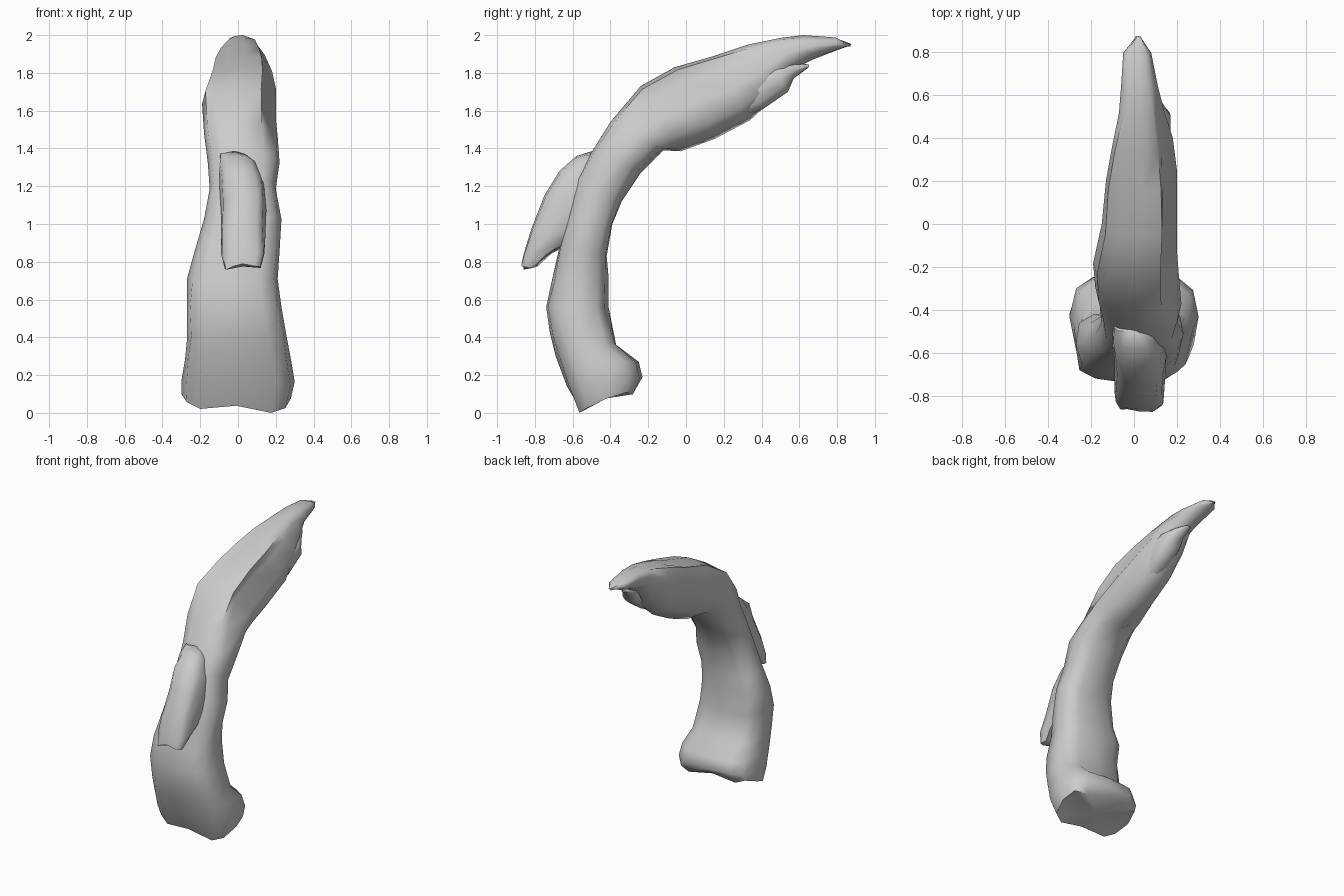
import bpy
import bmesh
import math
import random
from mathutils import Vector

random.seed(4)
SIDES = 12

if "Cube" in bpy.data.objects:
    bpy.data.objects.remove(bpy.data.objects["Cube"], do_unlink=True)

# One plain stone-grey material
grey = bpy.data.materials.new("stone grey")
grey.use_nodes = True
colour = (0.6, 0.6, 0.6, 1)
grey.diffuse_color = colour
grey.node_tree.nodes["Principled BSDF"].inputs["Base Color"].default_value = colour


def section(outer_y, outer_z, inner_y, inner_z, x_min, x_max, power, jitter, crest):
    """Rounded-box ring; crest lifts the low-x side and hollows the other shoulder."""
    outer = Vector((0, outer_y, outer_z))
    inner = Vector((0, inner_y, inner_z))
    middle = (outer + inner) / 2
    depth = (outer - inner) / 2
    centre_x = (x_min + x_max) / 2
    half_width = (x_max - x_min) / 2
    ring = []
    for i in range(SIDES):
        angle = math.tau * i / SIDES
        c, s = math.cos(angle), math.sin(angle)
        along = math.copysign(abs(c) ** (2 / power), c)
        across = math.copysign(abs(s) ** (2 / power), s)
        if i == 2:
            across *= 1 - 0.35 * crest
        along = min(along + 0.45 * crest * max(0, -across), max(along, 0.9))
        point = middle + depth * along
        point.x = centre_x + half_width * across
        # Slight unevenness away from the outline extremes
        if min(abs(c), abs(s)) > 0.1:
            point += Vector([random.uniform(-jitter, jitter) for _ in range(3)])
        ring.append(point)
    return ring


def loft(name, rows, power_start, power_end, jitter=0.008, ragged=0, crest_rows=()):
    """Skin a closed solid through the rings, with a fan at either end."""
    bm = bmesh.new()
    rings = []
    for k, row in enumerate(rows):
        blend = k / (len(rows) - 1)
        power = power_start + (power_end - power_start) * blend
        # The crest fades in and out over its first and last rows
        crest = 0
        if k in crest_rows:
            crest = min(1, (k - crest_rows[0] + 1) / 2, (crest_rows[-1] - k + 1) / 3)
        points = section(*row, power, jitter, crest)
        if k == 0:
            for p in points:
                p.z = max(0, p.z + ragged * math.sin(p.x * 19 + 1))
        rings.append([bm.verts.new(p) for p in points])
    for lower, upper in zip(rings, rings[1:]):
        for i in range(SIDES):
            j = (i + 1) % SIDES
            bm.faces.new((lower[i], lower[j], upper[j], upper[i]))
    for ring in (rings[0], rings[-1]):
        hub = bm.verts.new(sum((v.co for v in ring), Vector()) / SIDES)
        for i in range(SIDES):
            bm.faces.new((ring[i], ring[(i + 1) % SIDES], hub))
    bmesh.ops.recalc_face_normals(bm, faces=bm.faces)
    mesh = bpy.data.meshes.new(name)
    bm.to_mesh(mesh)
    bm.free()
    mesh.materials.append(grey)
    obj = bpy.data.objects.new(name, mesh)
    bpy.context.collection.objects.link(obj)
    bpy.ops.object.select_all(action="DESELECT")
    obj.select_set(True)
    bpy.context.view_layer.objects.active = obj
    bpy.ops.object.shade_smooth_by_angle(angle=math.radians(60))
    return obj


# Arching body: flared foot, upright stem, then the overhanging point
# Each row: outer y, z, inner y, z, then the two side limits
loft("arched_body", [
    (-.57, .02, -.27, .13, -.3, .28),
    (-.63, .14, -.23, .19, -.3, .3),
    (-.69, .3, -.25, .27, -.28, .28),
    (-.72, .42, -.37, .36, -.27, .26),
    (-.74, .56, -.41, .56, -.27, .23),
    (-.71, .7, -.41, .72, -.27, .21),
    (-.67, .88, -.42, .83, -.23, .22),
    (-.63, 1.05, -.39, 1, -.18, .23),
    (-.58, 1.25, -.34, 1.12, -.15, .2),
    (-.5, 1.38, -.24, 1.27, -.16, .22),
    (-.4, 1.54, -.12, 1.39, -.18, .21),
    (-.24, 1.73, -.03, 1.385, -.19, .2),
    (-.06, 1.83, .15, 1.45, -.15, .2),
    (.15, 1.89, .34, 1.55, -.13, .2),
    (.33, 1.95, .47, 1.67, -.1, .18),
    (.5, 1.985, .55, 1.81, -.07, .14),
    (.62, 2, .67, 1.87, -.06, .11),
    (.79, 1.985, .8, 1.92, -.05, .08),
    (.87, 1.955, .87, 1.945, .01, .03),
], 3.3, 2.1, ragged=.025, crest_rows=range(10, 18))

# Hanging flap, free at its ragged lower end and merged into the stem above
loft("front_flap", [
    (-.87, .77, -.79, .77, -.07, .12),
    (-.86, .84, -.71, .85, -.09, .14),
    (-.82, .97, -.6, .9, -.09, .145),
    (-.75, 1.15, -.48, 1, -.09, .15),
    (-.67, 1.28, -.44, 1.12, -.1, .14),
    (-.58, 1.36, -.42, 1.22, -.1, .1),
    (-.5, 1.385, -.4, 1.3, -.1, .06),
], 3.2, 2.8, ragged=.02)

# Splinter under the overhanging point, rooted inside the body
loft("lower_splinter", [
    (.1, 1.72, .24, 1.53, .02, .15),
    (.31, 1.78, .41, 1.61, .01, .17),
    (.47, 1.84, .54, 1.7, .02, .17),
    (.56, 1.85, .57, 1.77, .03, .13),
    (.65, 1.845, .65, 1.83, .04, .08),
], 2.8, 2, jitter=.004)
